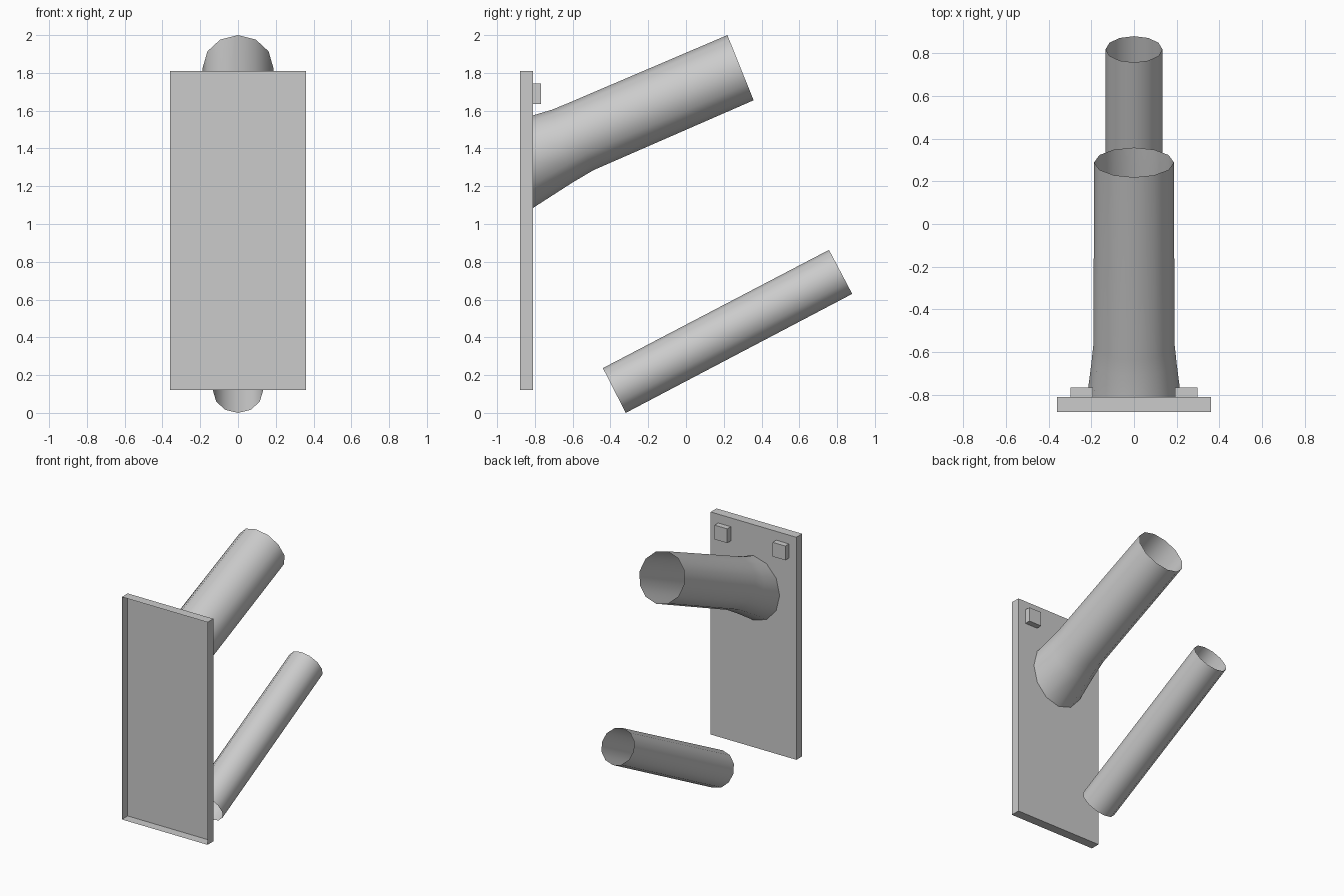
import bpy, bmesh, math
from mathutils import Vector

if "Cube" in bpy.data.objects:
    bpy.data.objects.remove(bpy.data.objects["Cube"])

grey = bpy.data.materials.new("plain grey")
grey.diffuse_color = (0.6, 0.6, 0.6, 1)
grey.use_nodes = True
grey.node_tree.nodes["Principled BSDF"].inputs["Base Color"].default_value = grey.diffuse_color


def finish(name, bm):
    mesh = bpy.data.meshes.new(name)
    bm.to_mesh(mesh)
    bm.free()
    mesh.materials.append(grey)
    obj = bpy.data.objects.new(name, mesh)
    bpy.context.collection.objects.link(obj)
    return obj


def open_box(name, lo, hi):
    """Box whose front (-y) face is left open."""
    bm = bmesh.new()
    bmesh.ops.create_cube(bm, size=1)
    for v in bm.verts:
        v.co = Vector([(a + b) / 2 + c * (b - a) for a, b, c in zip(lo, hi, v.co)])
    front = [f for f in bm.faces if f.normal.y < -0.9]
    bmesh.ops.delete(bm, geom=front, context='FACES_ONLY')
    return finish(name, bm)


def tube(name, rings, cap_start=False, sides=12):
    """Open tube; each ring is (top (y, z), bottom (y, z), half width)."""
    bm = bmesh.new()
    loops = []
    for top, bottom, width in rings:
        t, b = Vector((0, *top)), Vector((0, *bottom))
        mid, up = (t + b) / 2, (t - b) / 2
        loops.append([bm.verts.new(mid + up * math.cos(a) + Vector((width * math.sin(a), 0, 0)))
                      for a in (2 * math.pi * i / sides for i in range(sides))])
    for p, q in zip(loops, loops[1:]):
        for i in range(sides):
            j = (i + 1) % sides
            f = bm.faces.new((p[i], q[i], q[j], p[j]))
            f.smooth = True
    if cap_start:
        bm.faces.new(loops[0])
    bm.normal_update()
    # make the side walls point outwards
    f = bm.faces[0] if not hasattr(bm.faces, "ensure_lookup_table") else None
    bm.faces.ensure_lookup_table()
    f = bm.faces[0]
    first = rings[0]
    axis_mid = Vector((0, (first[0][0] + first[1][0]) / 2, (first[0][1] + first[1][1]) / 2))
    if f.normal.dot(loops[0][0].co - axis_mid) < 0:
        bmesh.ops.reverse_faces(bm, faces=bm.faces[:])
    return finish(name, bm)


# Wall plate, hollow from the front
open_box("wall_plate", (-0.36, -0.88, 0.12), (0.36, -0.81, 1.81))

# Two small blocks near the top of the plate
for side, label in ((-1, "left"), (1, "right")):
    x = side * 0.244
    open_box(label + "_block", (x - 0.053, -0.81, 1.635), (x + 0.053, -0.767, 1.743))

# Upper tube flaring into the plate
tube("upper_tube", [
    ((-0.81, 1.575), (-0.81, 1.085), 0.22),
    ((-0.71, 1.605), (-0.60, 1.22), 0.20),
    ((-0.636, 1.635), (-0.49, 1.285), 0.19),
    ((0.219, 2.0), (0.358, 1.655), 0.187),
], cap_start=True)

# Lower loose tube
tube("lower_tube", [
    ((-0.44, 0.237), (-0.319, 0.0), 0.133),
    ((0.757, 0.863), (0.88, 0.63), 0.133),
])
